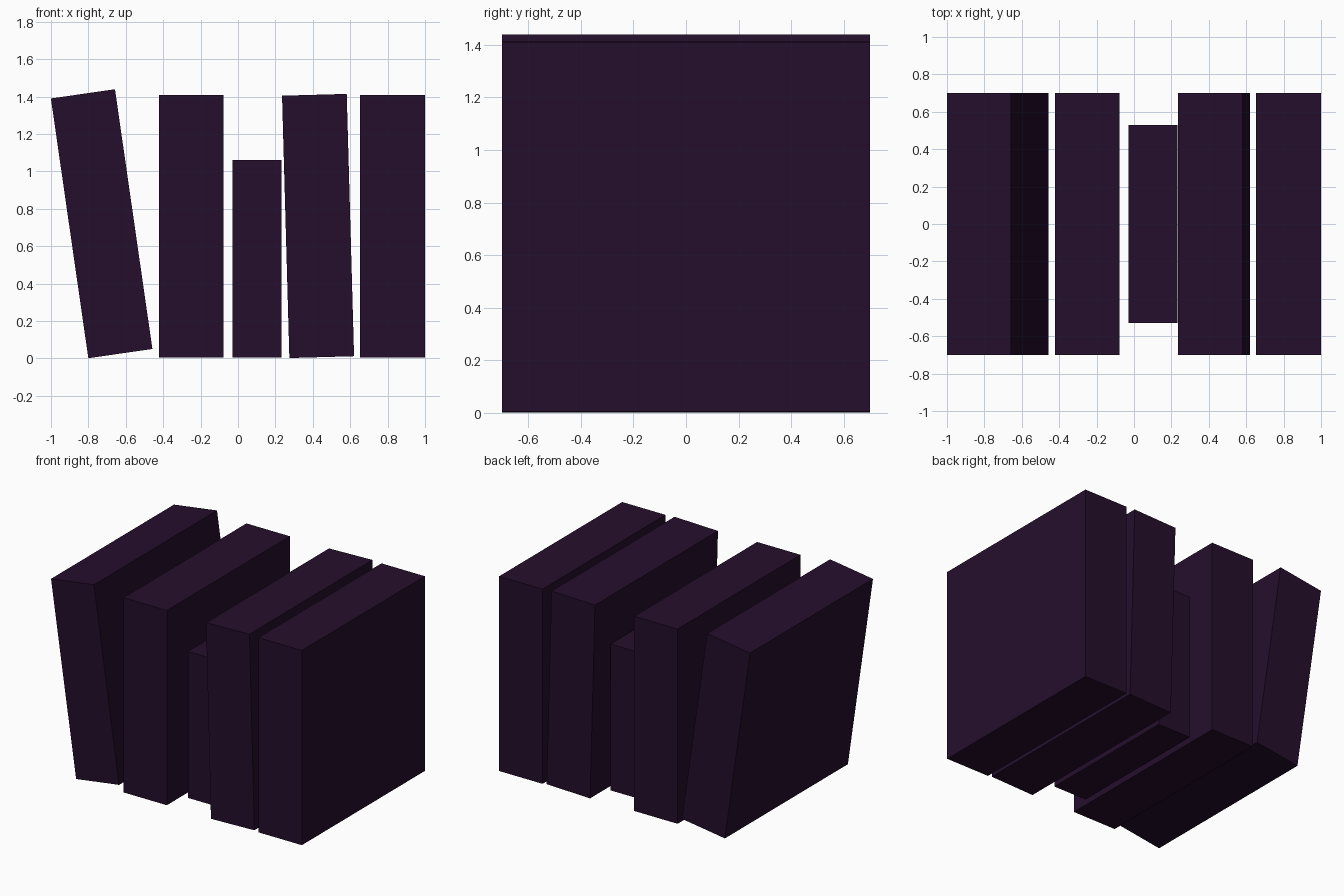
import bpy
import math

if "Cube" in bpy.data.objects:
    bpy.data.objects.remove(bpy.data.objects["Cube"])

# One dark purple for every book
purple = bpy.data.materials.new("dark_purple")
purple.diffuse_color = (0.018, 0.0045, 0.025, 1.0)
purple.use_nodes = True
purple.node_tree.nodes["Principled BSDF"].inputs["Base Color"].default_value = purple.diffuse_color


def add_book(name, x, z, width=0.346, depth=1.40, height=1.403, lean=0.0):
    """Plain slab centred at (x, 0, z), leaning left by `lean` degrees."""
    bpy.ops.mesh.primitive_cube_add(size=1, location=(x, 0, z))
    book = bpy.context.object
    book.name = name
    book.scale = (width, depth, height)
    book.rotation_euler = (0, -math.radians(lean), 0)
    book.data.materials.append(purple)


# Row of books, left to right
add_book("leaning_book", -0.729, 0.720, lean=8.2)
add_book("left_book", -0.250, 0.707)
add_book("small_book", 0.101, 0.533, width=0.263, depth=1.056, height=1.055)
add_book("tilted_book", 0.428, 0.708, lean=1.6)
add_book("right_book", 0.826, 0.707)
